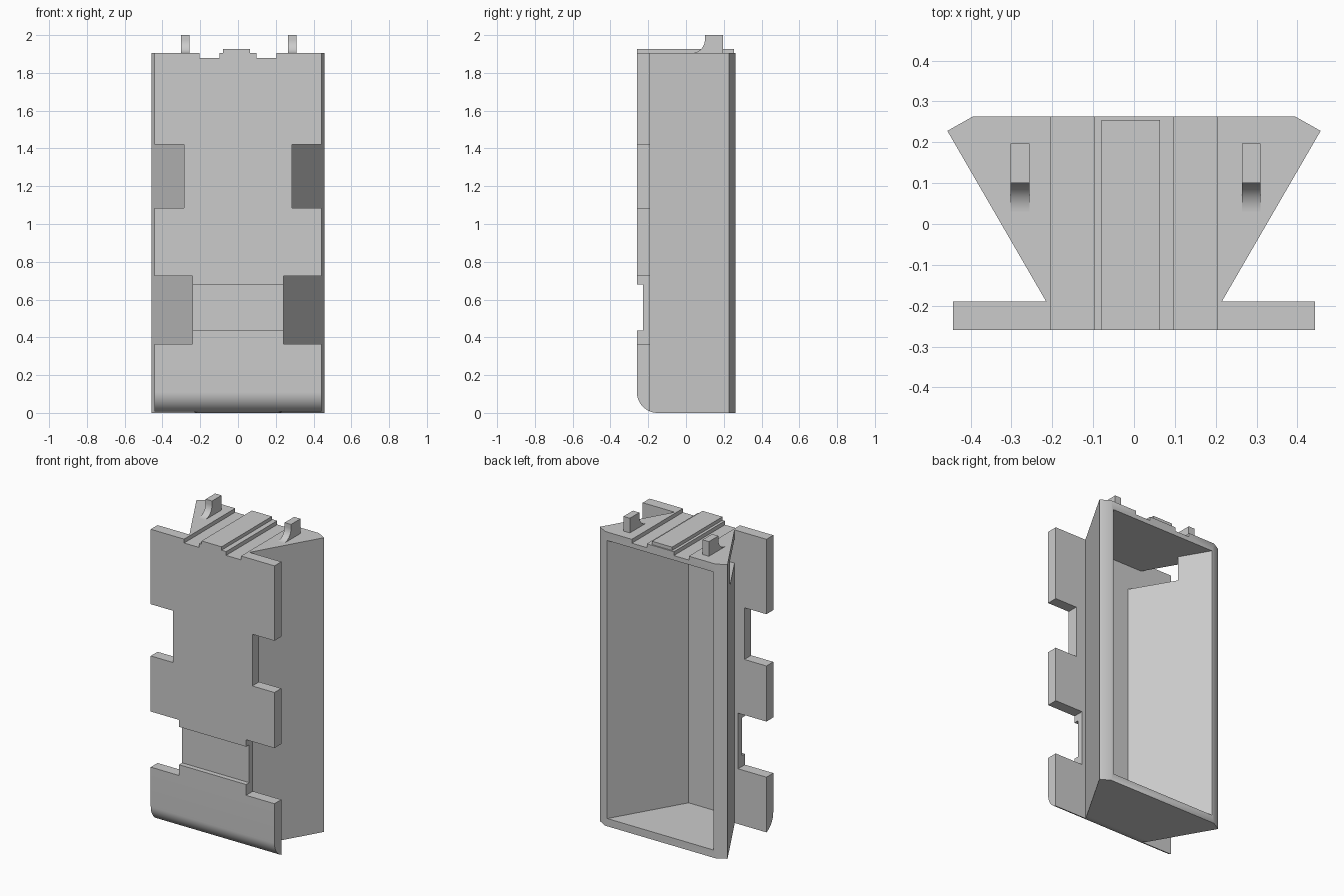
import bpy, bmesh, math
from mathutils import Vector

cube = bpy.data.objects.get("Cube")
if cube:
    bpy.data.objects.remove(cube, do_unlink=True)

grey = bpy.data.materials.new("plain_grey")
grey.use_nodes = True
colour = (0.6, 0.6, 0.6, 1)
grey.diffuse_color = colour
grey.node_tree.nodes["Principled BSDF"].inputs["Base Color"].default_value = colour

TOP = 1.905


def prism(name, profile, lo, hi, axis):
    """Extrude a closed 2D profile along z (profile in xy) or x (profile in yz)."""
    bm = bmesh.new()
    place = (lambda a, b, t: (a, b, t)) if axis == "z" else (lambda a, b, t: (t, a, b))
    face = bm.faces.new([bm.verts.new(place(a, b, lo)) for a, b in profile])
    moved = bmesh.ops.extrude_face_region(bm, geom=[face])["geom"]
    bmesh.ops.translate(bm, vec=Vector(place(0, 0, hi - lo)),
                        verts=[v for v in moved if isinstance(v, bmesh.types.BMVert)])
    bmesh.ops.recalc_face_normals(bm, faces=bm.faces)
    mesh = bpy.data.meshes.new(name)
    bm.to_mesh(mesh)
    bm.free()
    mesh.materials.append(grey)
    obj = bpy.data.objects.new(name, mesh)
    bpy.context.collection.objects.link(obj)
    return obj


def box(name, x, y, z):
    corners = [(x[0], y[0]), (x[1], y[0]), (x[1], y[1]), (x[0], y[1])]
    return prism(name, corners, z[0], z[1], "z")


def mirrored(half):
    return half + [(-x, y) for x, y in reversed(half)]


def arc(cy, cz, r, start, end, steps=16):
    angles = [math.radians(start + (end - start) * i / steps) for i in range(steps + 1)]
    return [(cy + r * math.cos(a), cz + r * math.sin(a)) for a in angles]


def smooth(obj):
    bpy.ops.object.select_all(action="DESELECT")
    obj.select_set(True)
    bpy.context.view_layer.objects.active = obj
    bpy.ops.object.shade_smooth_by_angle(angle=math.radians(30))


# Housing with flared sides and a wide front plate
housing = prism("housing", mirrored([(0.443, -0.26), (0.443, -0.19), (0.215, -0.19),
                                     (0.457, 0.228), (0.395, 0.263)]), 0, TOP, "z")

# Hollow that opens at the back
cutters = [prism("hollow_cutter", mirrored([(0.114, -0.19), (0.38, 0.263), (0.38, 0.4)]),
                 0.05, 1.85, "z")]

# Edge notches and top channels on both sides
for s in (-1, 1):
    def span(a, b):
        return sorted((s * a, s * b))
    cutters += [
        box("upper_notch_cutter", span(0.285, 0.6), (-0.4, -0.19), (1.085, 1.42)),
        box("lower_notch_cutter", span(0.24, 0.6), (-0.4, -0.19), (0.365, 0.725)),
        box("channel_cutter", span(0.097, 0.204), (-0.4, 0.4), (1.88, 2.1)),
    ]

# Front recess, side window and rounded lower front edge
cutters.append(box("recess_cutter", (-0.6, 0.6), (-0.4, -0.228), (0.435, 0.68)))
cutters.append(box("window_cutter", (-0.6, -0.114), (-0.19, 0.08), (1.69, 1.85)))
cutters.append(prism("rounding_cutter", arc(-0.15, 0.11, 0.11, 180, 270)
                     + [(-0.15, -0.1), (-0.4, -0.1), (-0.4, 0.11)], -0.6, 0.6, "x"))

for cutter in cutters:
    mod = housing.modifiers.new(cutter.name, "BOOLEAN")
    mod.operation = "DIFFERENCE"
    mod.solver = "EXACT"
    mod.object = cutter
    bpy.context.view_layer.objects.active = housing
    bpy.ops.object.modifier_apply(modifier=mod.name)
for cutter in cutters:
    bpy.data.objects.remove(cutter, do_unlink=True)
smooth(housing)

# Raised strip along the middle of the top
box("top_strip", (-0.079, 0.064), (-0.26, 0.255), (TOP - 0.01, 1.927))

# Two upright tabs with a curved front foot
foot = arc(0.03, TOP + 0.07, 0.07, 270, 360)
tab_profile = [(0.03, TOP - 0.01)] + foot + [(0.1, 2.0), (0.197, 2.0), (0.197, TOP - 0.01)]
for name, x0, x1 in (("right_tab", -0.302, -0.256), ("left_tab", 0.264, 0.31)):
    smooth(prism(name, tab_profile, x0, x1, "x"))
